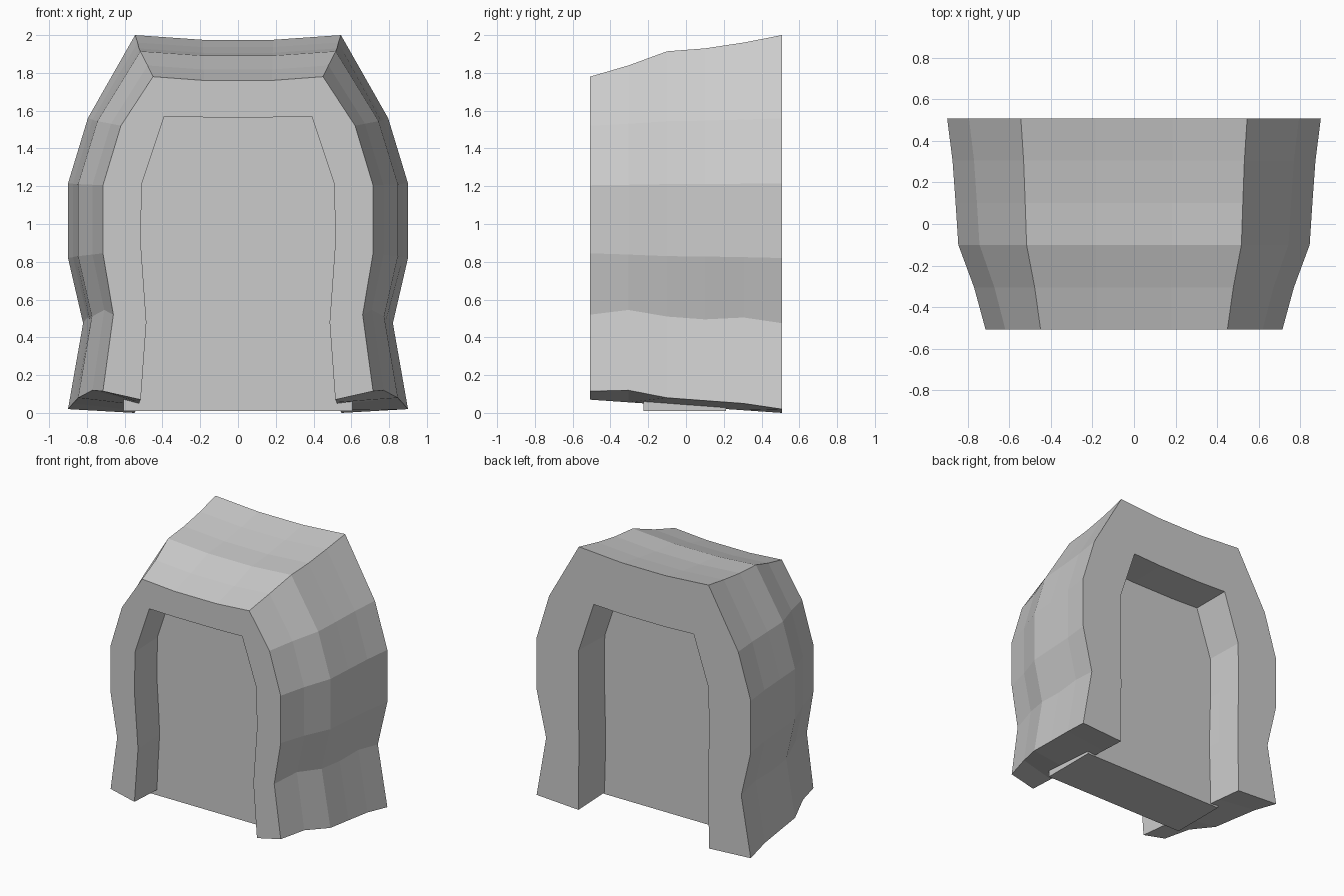
import bpy, bmesh

if "Cube" in bpy.data.objects:
    bpy.data.objects.remove(bpy.data.objects["Cube"])

# Half profiles (x, z), from foot to top centre, at the front and back faces
OUT_F = [(.715, .115), (.66, .52), (.715, .845), (.715, 1.205), (.62, 1.52), (.45, 1.78), (.18, 1.76)]
OUT_B = [(.9, .02), (.82, .475), (.9, .82), (.9, 1.215), (.795, 1.56), (.545, 2.0), (.185, 1.975)]
IN_F = [(.515, .07), (.485, .48), (.515, .9), (.51, 1.21), (.39, 1.57), (.18, 1.565)]
IN_B = [(.548, .0), (.545, .48), (.548, .9), (.546, 1.215), (.42, 1.595), (.18, 1.585)]

# Sections along the depth: y, width blend, height blend, foot z, waist z
SECTIONS = [(-.508, 0, 0, .115, .52), (-.305, .3, .27, .12, .545),
            (-.1, .71, .61, .08, .51), (.1, .78, .68, .065, .495),
            (.305, .86, .82, .05, .505), (.508, 1, 1, .02, .475)]


def blend(a, b, tx, tz):
    return [(p[0] + (q[0] - p[0]) * tx, p[1] + (q[1] - p[1]) * tz) for p, q in zip(a, b)]


def mirrored(half):
    return half + [(-x, z) for x, z in reversed(half)]


def finish(bm, name):
    bmesh.ops.recalc_face_normals(bm, faces=bm.faces)
    mesh = bpy.data.meshes.new(name)
    bm.to_mesh(mesh)
    bm.free()
    obj = bpy.data.objects.new(name, mesh)
    bpy.context.collection.objects.link(obj)


# Thick arch lofted through the sections
bm = bmesh.new()
rings = []
for y, tx, tz, foot, waist in SECTIONS:
    outer = blend(OUT_F, OUT_B, tx, tz)
    outer[0] = (outer[0][0], foot)
    outer[1] = (outer[1][0], waist)
    t = (y + .508) / 1.016
    inner = blend(IN_F, IN_B, t, t)
    loop = mirrored(outer) + mirrored(inner)[::-1]
    rings.append([bm.verts.new((x, y, z)) for x, z in loop])
for a, b in zip(rings, rings[1:]):
    for i in range(len(a)):
        j = (i + 1) % len(a)
        bm.faces.new((a[i], a[j], b[j], b[i]))
bm.faces.new(rings[0])
bm.faces.new(rings[-1])
finish(bm, "stone_arch")

# Door slab filling the opening
bm = bmesh.new()
bmesh.ops.create_cube(bm, size=1)
for v in bm.verts:
    v.co = (v.co.x * 1.21, v.co.y * .435 - .007, .01 if v.co.z < 0 else 1.63)
finish(bm, "door_slab")
